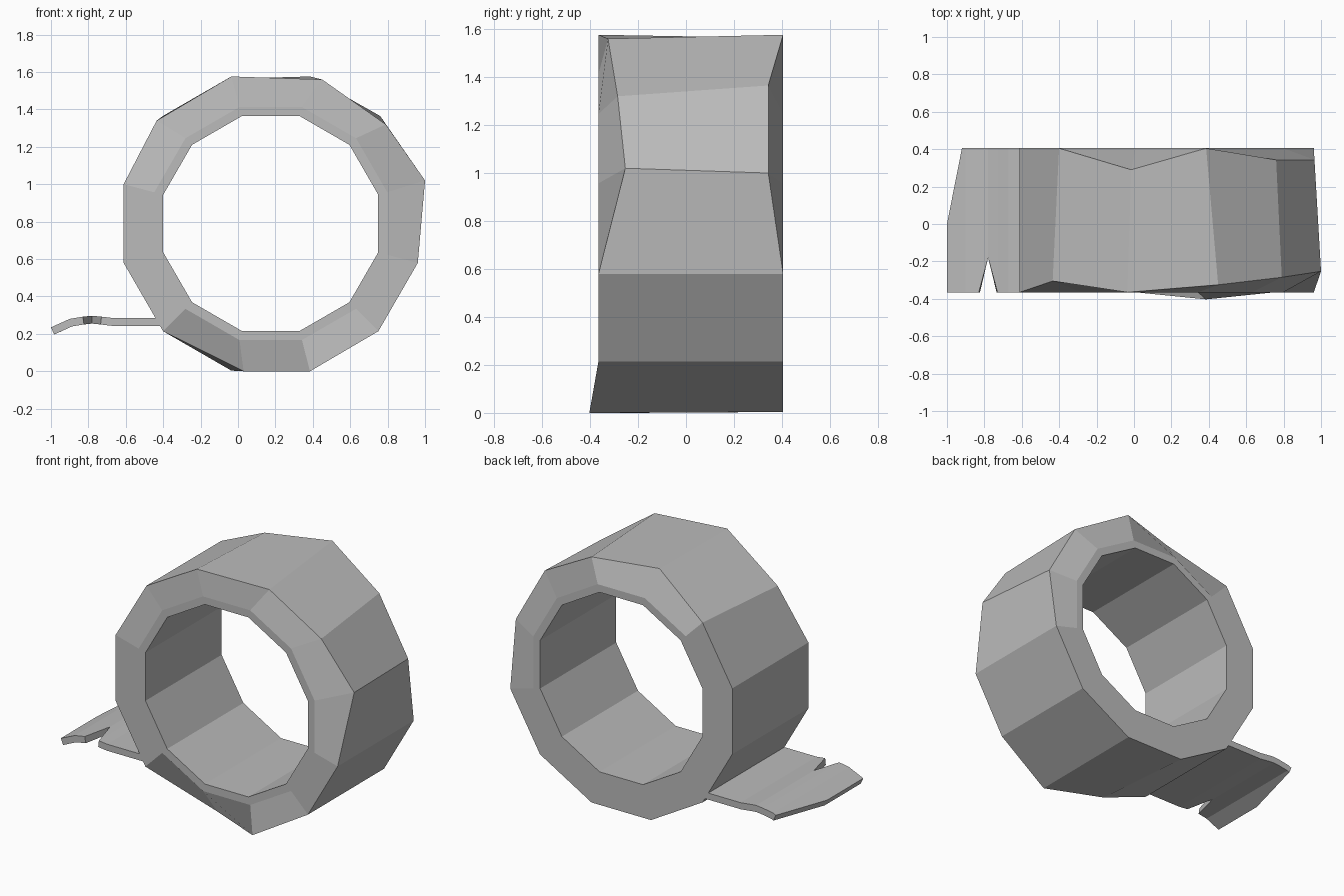
import bpy, bmesh
from math import cos, sin, radians

cube = bpy.data.objects.get("Cube")
if cube:
    bpy.data.objects.remove(cube)

grey = bpy.data.materials.new("tape_grey")
grey.use_nodes = True
COLOUR = (0.5, 0.5, 0.5, 1)
grey.diffuse_color = COLOUR
grey.node_tree.nodes["Principled BSDF"].inputs["Base Color"].default_value = COLOUR

SIDES, CX, CZ = 12, 0.175, 0.79
FRONT, BACK = -0.365, 0.405


def finish(bm, name):
    bmesh.ops.recalc_face_normals(bm, faces=bm.faces)
    mesh = bpy.data.meshes.new(name)
    bm.to_mesh(mesh)
    bm.free()
    mesh.materials.append(grey)
    obj = bpy.data.objects.new(name, mesh)
    bpy.context.collection.objects.link(obj)
    return obj


def ring(bm, radius, y, dents={}):
    """Twelve-sided loop; dents replace single corners to give a worn edge."""
    loop = []
    for i in range(SIDES):
        a = radians(15 + 30 * i)
        co = dents.get(i, (CX + radius * cos(a), y, CZ + radius * sin(a)))
        loop.append(bm.verts.new(co))
    return loop


# Roll: closed profile of six loops, with battered outer corners
front_dents = {0: (1.0, -0.253, 1.02), 1: (0.79, -0.285, 1.32),
               2: (0.45, -0.325, 1.56), 4: (-0.435, -0.305, 1.34),
               8: (0.03, -0.254, 0.0), 9: (0.385, -0.403, 0.0)}
back_dents = {0: (0.965, 0.343, 1.0), 1: (0.76, 0.343, 1.365),
              3: (-0.015, 0.29, 1.565)}
bm = bmesh.new()
loops = [ring(bm, 0.595, FRONT), ring(bm, 0.645, FRONT),
         ring(bm, 0.814, FRONT, front_dents), ring(bm, 0.814, BACK, back_dents),
         ring(bm, 0.645, BACK), ring(bm, 0.595, BACK)]
for a, b in zip(loops, loops[1:] + loops[:1]):
    for i in range(SIDES):
        j = (i + 1) % SIDES
        bm.faces.new((a[i], a[j], b[j], b[i]))
finish(bm, "tape_roll")

# Loose tail: wavy sheet with a notch in the front edge and a torn end
columns = [(-0.41, 0.285, FRONT), (-0.67, 0.285, FRONT), (-0.73, 0.292, FRONT),
           (-0.78, 0.297, -0.18), (-0.83, 0.292, FRONT), (-0.9, 0.28, FRONT)]
bm = bmesh.new()
rows = [[bm.verts.new((x, y, z)) for y in (front, 0, BACK)]
        for x, z, front in columns]
rows.append([bm.verts.new(co) for co in
             ((-1, FRONT, 0.235), (-1, 0, 0.235), (-0.92, BACK, 0.271))])
for a, b in zip(rows, rows[1:]):
    for i in range(2):
        bm.faces.new((a[i], a[i + 1], b[i + 1], b[i]))
tail = finish(bm, "tape_tail")
if tail.data.polygons[0].normal.z < 0:
    tail.data.flip_normals()
solid = tail.modifiers.new("thickness", "SOLIDIFY")
solid.thickness = 0.042
solid.offset = -1
